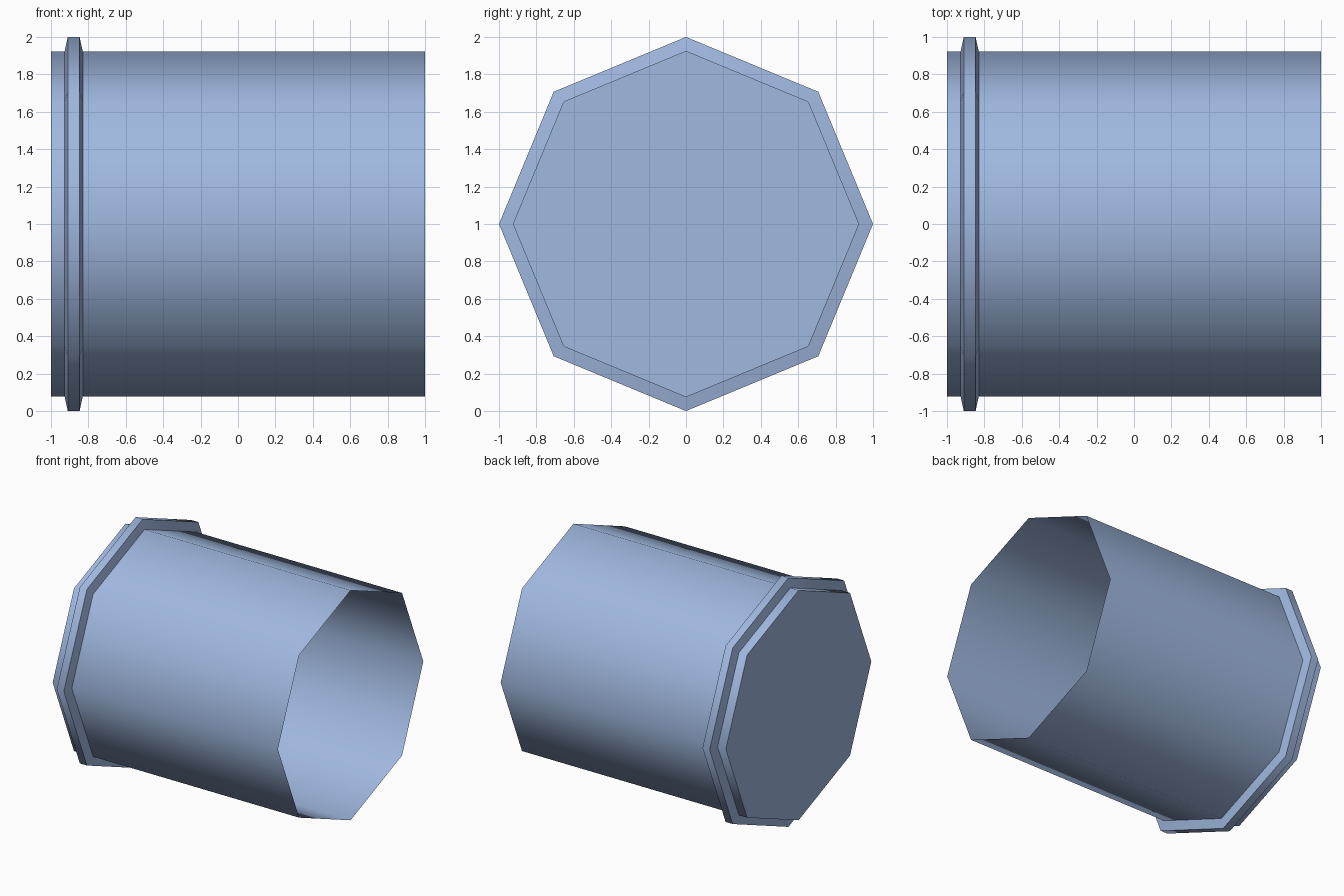
import bpy, bmesh, math

SIDES = 8
TUBE_R = 0.923

cube = bpy.data.objects.get("Cube")
if cube:
    bpy.data.objects.remove(cube, do_unlink=True)

blue = bpy.data.materials.new("soft_blue")
blue.use_nodes = True
colour = (0.35, 0.48, 0.74, 1)
blue.diffuse_color = colour
blue.node_tree.nodes["Principled BSDF"].inputs["Base Color"].default_value = colour


def lathe(name, profile, cap_start=False):
    """Sweep (x, radius) points around the x axis in flat octagonal steps."""
    bm = bmesh.new()
    rings = []
    for x, r in profile:
        angles = [math.tau * i / SIDES for i in range(SIDES)]
        rings.append([bm.verts.new((x, r * math.cos(a), 1 + r * math.sin(a)))
                      for a in angles])
    for a, b in zip(rings, rings[1:]):
        for i in range(SIDES):
            j = (i + 1) % SIDES
            bm.faces.new((a[i], a[j], b[j], b[i]))
    if cap_start:
        bm.faces.new(rings[0][::-1])
    # Point every face outward
    bm.normal_update()
    for f in bm.faces:
        out = f.calc_center_median()
        out.z -= 1
        out.x += 0.88 if not cap_start else 0
        if f.normal.dot(out) < 0:
            f.normal_flip()
    mesh = bpy.data.meshes.new(name)
    bm.to_mesh(mesh)
    bm.free()
    mesh.materials.append(blue)
    obj = bpy.data.objects.new(name, mesh)
    bpy.context.collection.objects.link(obj)
    bpy.ops.object.select_all(action="DESELECT")
    obj.select_set(True)
    bpy.context.view_layer.objects.active = obj
    bpy.ops.object.shade_smooth_by_angle(angle=math.radians(60))
    return obj


# Thin-walled cup: closed at one end, open at the other
lathe("cup_body", [(-1, TUBE_R), (1, TUBE_R)], cap_start=True)

# Raised collar with slightly tapered sides
lathe("collar", [(-0.927, TUBE_R), (-0.91, 1), (-0.847, 1), (-0.83, TUBE_R)])
